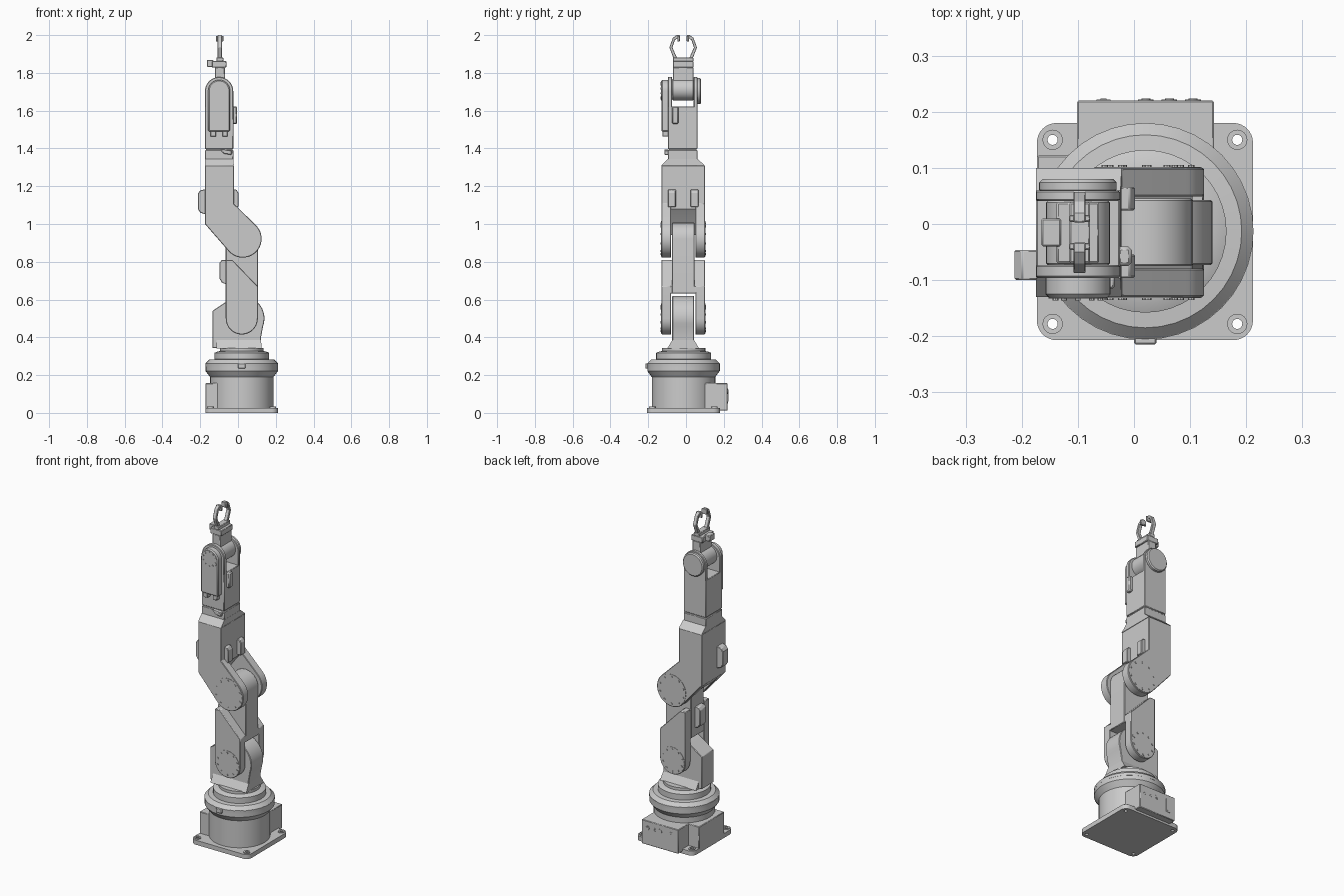
import bpy, bmesh
from math import sin, cos, pi, radians
from mathutils import Matrix, Vector

if "Cube" in bpy.data.objects:
    bpy.data.objects.remove(bpy.data.objects["Cube"])

YC = -0.015            # mid-plane of the arm
BX, BY = 0.02, -0.013  # centre of the base


def finish(name, bm, bevel=0.0, smooth=True):
    bmesh.ops.recalc_face_normals(bm, faces=bm.faces)
    me = bpy.data.meshes.new(name)
    bm.to_mesh(me)
    bm.free()
    ob = bpy.data.objects.new(name, me)
    bpy.context.collection.objects.link(ob)
    bpy.ops.object.select_all(action='DESELECT')
    ob.select_set(True)
    bpy.context.view_layer.objects.active = ob
    if bevel:
        m = ob.modifiers.new("bevel", 'BEVEL')
        m.width, m.segments, m.limit_method = bevel, 1, 'ANGLE'
        m.angle_limit = radians(40)
    if smooth:
        bpy.ops.object.shade_smooth_by_angle(angle=radians(30))
    return ob


def arc(cx, cz, r, a0, a1, n=16):
    return [(cx + r * cos(radians(a0 + (a1 - a0) * i / n)),
             cz + r * sin(radians(a0 + (a1 - a0) * i / n))) for i in range(n + 1)]


def prism(name, pts, a, b, axis='y', bevel=0.003):
    """Extrude a closed profile: axis y -> (x, z) points, axis x -> (y, z), axis z -> (x, y)."""
    place = {'y': lambda p, t: (p[0], t, p[1]), 'x': lambda p, t: (t, p[0], p[1]),
             'z': lambda p, t: (p[0], p[1], t)}[axis]
    bm = bmesh.new()
    lo = [bm.verts.new(place(p, a)) for p in pts]
    hi = [bm.verts.new(place(p, b)) for p in pts]
    bm.faces.new(lo)
    bm.faces.new(hi)
    for i in range(len(pts)):
        j = (i + 1) % len(pts)
        bm.faces.new((lo[i], lo[j], hi[j], hi[i]))
    return finish(name, bm, bevel)


def box(name, x0, x1, y0, y1, z0, z1, bevel=0.003):
    return prism(name, [(x0, y0), (x1, y0), (x1, y1), (x0, y1)], z0, z1, 'z', bevel)


def taper(name, lo, z0, hi, z1):
    """Four-sided block whose (x0, x1, y0, y1) rectangle changes from lo to hi."""
    bm = bmesh.new()
    vs = [bm.verts.new((r[i], r[j], z)) for r, z in ((lo, z0), (hi, z1))
          for i, j in ((0, 2), (1, 2), (1, 3), (0, 3))]
    bmesh.ops.convex_hull(bm, input=vs)
    bmesh.ops.dissolve_limit(bm, angle_limit=0.01, verts=bm.verts, edges=bm.edges)
    return finish(name, bm)


def disc_y(name, x, z, r, y0, y1, n=40, bevel=0.003):
    return prism(name, arc(x, z, r, 0, 360 - 360 / n, n - 1), y0, y1, 'y', bevel)


def lathe(name, prof, n=40):
    bm = bmesh.new()
    vs = [bm.verts.new((BX + r, BY, z)) for r, z in prof]
    es = [bm.edges.new(p) for p in zip(vs, vs[1:])]
    bmesh.ops.spin(bm, geom=vs + es, cent=(BX, BY, 0), axis=(0, 0, 1), angle=2 * pi, steps=n)
    bmesh.ops.remove_doubles(bm, verts=bm.verts, dist=1e-5)
    return finish(name, bm)


def plate(name, loops, z0, z1):
    """Flat plate from an outline and hole loops, using a filled 2D curve."""
    cu = bpy.data.curves.new(name, 'CURVE')
    cu.dimensions, cu.fill_mode, cu.extrude = '2D', 'BOTH', (z1 - z0) / 2
    for pts in loops:
        s = cu.splines.new('POLY')
        s.points.add(len(pts) - 1)
        for q, p in zip(s.points, pts):
            q.co = (p[0], p[1], 0, 1)
        s.use_cyclic_u = True
    ob = bpy.data.objects.new(name, cu)
    ob.location.z = (z0 + z1) / 2
    bpy.context.collection.objects.link(ob)
    bpy.ops.object.select_all(action='DESELECT')
    ob.select_set(True)
    bpy.context.view_layer.objects.active = ob
    bpy.ops.object.convert(target='MESH')


def bolt_ring(name, x, z, r, y, n=10, size=0.006):
    """Ring of small bolt heads straddling the plane at y."""
    bm = bmesh.new()
    for i in range(n):
        a = 2 * pi * (i + 0.5) / n
        m = Matrix.Translation((x + r * cos(a), y, z + r * sin(a))) @ Matrix.Rotation(pi / 2, 4, 'X')
        bmesh.ops.create_cone(bm, cap_ends=True, segments=8, radius1=size, radius2=size,
                              depth=0.006, matrix=m)
    finish(name, bm)


# base plate with four bolt bosses
holes = [(x, y) for x in (-0.145, 0.184) for y in (-0.178, 0.15)]
c = 0.035
outline = (arc(0.212 - c, -0.207 + c, c, -90, 0, 8) + arc(0.212 - c, 0.18 - c, c, 0, 90, 8)
           + arc(-0.173 + c, 0.18 - c, c, 90, 180, 8) + arc(-0.173 + c, -0.207 + c, c, 180, 270, 8))
plate("base_plate", [outline] + [arc(x, y, 0.009, 0, 345, 23) for x, y in holes], 0.0, 0.027)
for x, y in holes:
    plate("bolt_boss", [arc(x, y, 0.018, 0, 345, 23), arc(x, y, 0.009, 0, 345, 23)], 0.02, 0.033)

# round base with flared collar and turntable steps
lathe("base_drum", [(0, 0.02), (0.168, 0.02), (0.168, 0.19), (0.192, 0.222), (0.192, 0.262),
                    (0.172, 0.282), (0.145, 0.284), (0.145, 0.318), (0.128, 0.325),
                    (0.115, 0.327), (0.115, 0.343), (0, 0.343)])
lathe("collar_band", [(0.185, 0.243), (0.1925, 0.245), (0.193, 0.261), (0.185, 0.263)])
box("front_tab", 0.0, 0.04, -0.215, -0.19, 0.235, 0.262)

# connector boxes at the back and left of the base
box("rear_connector_box", -0.102, 0.143, 0.05, 0.22, 0.012, 0.157)
box("side_box", -0.173, -0.05, -0.12, 0.122, 0.02, 0.157)
for i in range(3):
    disc_y("connector_socket", 0.105 - 0.042 * i, 0.115, 0.014, 0.216, 0.222, 16, 0)
    disc_y("connector_pin", 0.105 - 0.042 * i, 0.115, 0.008, 0.216, 0.224, 12, 0)
box("connector_slot", -0.067, -0.042, 0.216, 0.222, 0.05, 0.13, 0)
box("connector_slot_core", -0.06, -0.049, 0.216, 0.224, 0.06, 0.12, 0)

# shoulder stand with central knuckle
J1, J2, J3 = (0.02, 0.5), (0.025, 0.922), (-0.1, 1.703)
taper("stand_foot", (-0.115, 0.125, -0.1, 0.07), 0.34, (-0.115, 0.122, -0.073, 0.043), 0.385)
prism("shoulder_stand", [(-0.135, 0.343), (-0.135, 0.54), (-0.065, 0.587)]
      + arc(*J1, 0.12, 125, -20) + [(0.122, 0.4), (0.122, 0.343)], -0.073, 0.043)

# lower arm: two cheeks and a central beam
cheek = arc(*J1, 0.085, 180, 360) + [(0.105, 0.67), (-0.03, 0.81), (-0.065, 0.81)]
beam = [(-0.065, 0.632), (0.105, 0.632)] + arc(0.02, 0.922, 0.085, 0, 180)
prism("lower_arm_beam", beam, -0.075, 0.045)
prism("lower_arm_core", [(-0.064, 0.632), (0.104, 0.632), (0.104, 0.67), (-0.03, 0.809), (-0.064, 0.809)],
      -0.09, 0.06)
prism("lower_arm_bump", [(-0.06, 0.68), (-0.085, 0.69), (-0.098, 0.71), (-0.098, 0.795),
                         (-0.085, 0.81), (-0.06, 0.81)], -0.055, 0.005)

# upper arm fork around the elbow
fork = ([(-0.175, 1.31), (-0.175, 1.0)] + arc(*J2, 0.1, 225, 405, 24) + [(-0.022, 1.108), (-0.022, 1.31)])
core = [(-0.175, 1.31), (-0.175, 1.0), (-0.12, 0.94), (-0.07, 1.02), (-0.022, 1.08), (-0.022, 1.31)]
prism("upper_arm_core", core, -0.09, 0.06)
for side in (-1, 1):
    inner, outer = YC + side * 0.064, YC + side * 0.115
    prism("lower_arm_cheek", cheek, inner, outer)
    prism("upper_arm_cheek", fork, inner, outer)
    for nm, j, r in (("shoulder", J1, 0.08), ("elbow", J2, 0.095)):
        disc_y(nm + "_cap", *j, r, outer - side * 0.01, outer + side * 0.002, 40, 0)
        bolt_ring(nm + "_bolts", *j, r - 0.014, outer + side * 0.002)
    # cable tabs on the inner face of the elbow
    y = YC + side * 0.06
    prism("elbow_tab", [(-0.03, 1.09), (0.002, 1.09), (0.002, 1.165), (-0.008, 1.182), (-0.03, 1.182)],
          y - 0.021, y + 0.021)
taper("upper_arm_shoulder", (-0.175, -0.022, -0.13, 0.1), 1.31, (-0.175, -0.024, -0.096, 0.06), 1.345)
prism("elbow_bump", [(-0.17, 1.05), (-0.2, 1.06), (-0.213, 1.08), (-0.213, 1.16),
                     (-0.2, 1.178), (-0.17, 1.185)], -0.1, -0.046)

# forearm with rotating joint seam and wrist fork
box("forearm_collar", -0.175, -0.025, -0.096, 0.06, 1.34, 1.391)
box("forearm_seam", -0.17, -0.03, -0.09, 0.055, 1.385, 1.4, 0)
box("forearm_body", -0.175, -0.025, -0.096, 0.06, 1.396, 1.622)
prism("forearm_pointer", [(-0.095, 1.395), (-0.075, 1.372), (-0.035, 1.366), (-0.035, 1.39)], -0.115, -0.09)
tip = [(-0.175, 1.61), (-0.025, 1.61)] + arc(*J3, 0.075, 0, 180)
prism("wrist_fork_front", tip, -0.096, -0.073)
prism("wrist_fork_back", tip, 0.041, 0.06)
disc_y("wrist_back_cap", *J3, 0.069, 0.055, 0.08, 40, 0.006)
box("forearm_bump", -0.03, -0.004, -0.075, -0.04, 1.53, 1.622, 0.006)

# wrist drive housing on the front side
prism("drive_housing", [(-0.158, 1.49), (-0.042, 1.49)] + arc(-0.1, 1.705, 0.058, 0, 180), -0.131, -0.09, 'y', 0.006)
for x in (-0.131, -0.069):
    box("housing_foot", x - 0.014, x + 0.014, -0.125, -0.09, 1.462, 1.5)
disc_y("drive_cap", -0.1, 1.705, 0.052, -0.125, -0.133, 32, 0)
bolt_ring("drive_bolts", -0.1, 1.705, 0.042, -0.133, 10, 0.005)

# wrist hub and gripper body
disc_y("wrist_hub", -0.1, 1.712, 0.057, -0.073, 0.041, 32)
box("wrist_link", -0.122, -0.07, -0.07, 0.039, 1.71, 1.83)
box("gripper_mount", -0.138, -0.062, -0.07, 0.039, 1.828, 1.862)
box("gripper_sensor", -0.165, -0.13, -0.04, 0.01, 1.832, 1.868)
box("gripper_head", -0.115, -0.078, -0.07, 0.039, 1.86, 1.882)

# gripper fingers, mirrored across the arm's mid-plane
finger = [(0.03, 1.875), (0.05, 1.875), (0.056, 1.89), (0.073, 1.935), (0.055, 1.985), (0.035, 2.0),
          (0.018, 2.0), (0.018, 1.968), (0.03, 1.968), (0.03, 1.982), (0.044, 1.974), (0.057, 1.935),
          (0.042, 1.9)]
for side in (-1, 1):
    prism("gripper_finger", [(YC + side * p, z) for p, z in finger], -0.108, -0.086, 'x', 0.002)
    y = YC + side * 0.025
    box("finger_pad", -0.116, -0.078, y - 0.006, y + 0.006, 1.966, 1.996, 0.002)
